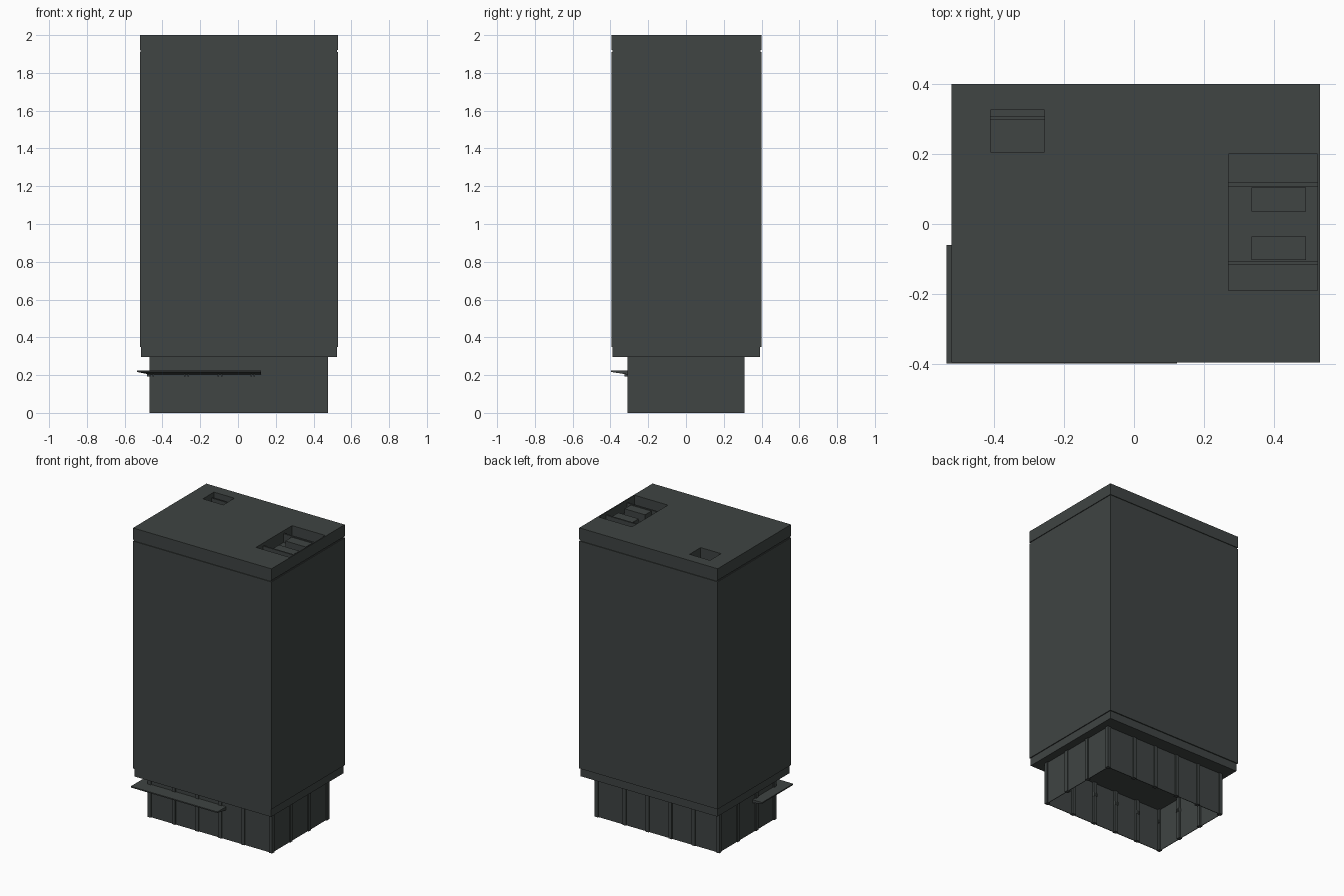
import bpy, bmesh

if "Cube" in bpy.data.objects:
    bpy.data.objects.remove(bpy.data.objects["Cube"])

mat = bpy.data.materials.new("dark slate grey")
mat.diffuse_color = (0.050, 0.058, 0.056, 1)
mat.use_nodes = True
mat.node_tree.nodes["Principled BSDF"].inputs["Base Color"].default_value = mat.diffuse_color


def make(name, bm):
    bmesh.ops.recalc_face_normals(bm, faces=bm.faces)
    me = bpy.data.meshes.new(name)
    bm.to_mesh(me)
    bm.free()
    me.materials.append(mat)
    ob = bpy.data.objects.new(name, me)
    bpy.context.collection.objects.link(ob)
    return ob


def add_box(bm, x0, x1, y0, y1, z0, z1):
    vs = bmesh.ops.create_cube(bm, size=1)["verts"]
    for v in vs:
        v.co.x = x1 if v.co.x > 0 else x0
        v.co.y = y1 if v.co.y > 0 else y0
        v.co.z = z1 if v.co.z > 0 else z0


def boxes(name, *dims):
    bm = bmesh.new()
    for d in dims:
        add_box(bm, *d)
    return make(name, bm)


# tower shaft, recessed collar below it and shadow gap under the roof band
boxes("tower_shaft", (-0.52, 0.53, -0.395, 0.40, 0.35, 1.91))
boxes("lower_collar", (-0.513, 0.524, -0.389, 0.393, 0.295, 0.35))
boxes("shadow_gap", (-0.515, 0.525, -0.39, 0.395, 1.91, 1.92))

# roof band with two open wells
roof = boxes("roof_band", (-0.52, 0.53, -0.395, 0.40, 1.92, 2.0))
wells = boxes("well_cutter", (-0.41, -0.255, 0.205, 0.325, 1.9, 2.1),
              (0.27, 0.523, -0.19, 0.20, 1.9, 2.1))
wells.hide_render = True
wells.hide_viewport = True
cut = roof.modifiers.new("wells", 'BOOLEAN')
cut.operation = 'DIFFERENCE'
cut.object = wells
cut.solver = 'EXACT'

# equipment and beams standing in the wells
boxes("well_beams", (0.27, 0.523, 0.107, 0.118, 1.92, 1.98),
      (0.27, 0.523, -0.115, -0.105, 1.92, 1.98),
      (-0.41, -0.255, 0.298, 0.307, 1.92, 1.97))
boxes("roof_units", (0.335, 0.49, 0.035, 0.104, 1.92, 1.975),
      (0.335, 0.49, -0.102, -0.035, 1.92, 1.975))

# lobby walls, open underneath
X0, X1, Y, T = -0.462, 0.468, 0.303, 0.004
boxes("lobby_walls", (X0, X1, -Y, -Y + T, 0, 0.30), (X0, X1, Y - T, Y, 0, 0.30),
      (X0, X0 + T, -Y, Y, 0, 0.30), (X1 - T, X1, -Y, Y, 0, 0.30))

# columns around the lobby
col_x = [-0.457 + i * 0.1838 for i in range(6)]
col_x = [-0.457, -0.272, -0.096, 0.078, 0.252, 0.463]
bm = bmesh.new()
h = 0.0125
for x in col_x:
    for s in (-1, 1):
        add_box(bm, x - h, x + h, s * 0.2975 - h, s * 0.2975 + h, 0, 0.30)
for y in (-0.1, 0.1):
    for x in (-0.457, 0.463):
        add_box(bm, x - h, x + h, y - h, y + h, 0, 0.30)
make("columns", bm)

# tapered canopy wrapping the front left corner: (offset from wall, z) swept in an L
profile = [(-0.005, 0.225), (1, 0.225), (1, 0.217), (-0.005, 0.202)]
bm = bmesh.new()
rings = []
for end in ("front", "corner", "side"):
    ring = []
    for d, z in profile:
        px = -0.462 - d * 0.073
        py = -0.303 - d * 0.095
        x = 0.122 if end == "front" else px
        y = -0.06 if end == "side" else py
        ring.append(bm.verts.new((x, y, z)))
    rings.append(ring)
for a, b in zip(rings, rings[1:]):
    for i in range(4):
        j = (i + 1) % 4
        bm.faces.new((a[i], a[j], b[j], b[i]))
bm.faces.new(rings[0])
bm.faces.new(rings[-1])
make("canopy", bm)

# paired brackets under the canopy at the columns
bm = bmesh.new()
for x in col_x[:4]:
    for dx in (-0.009, 0.009):
        add_box(bm, x + dx - 0.004, x + dx + 0.004, -0.325, -0.28, 0.193, 0.216)
for y in (-0.2975, -0.1):
    for dy in (-0.009, 0.009):
        add_box(bm, -0.482, -0.44, y + dy - 0.004, y + dy + 0.004, 0.193, 0.216)
make("canopy_brackets", bm)
